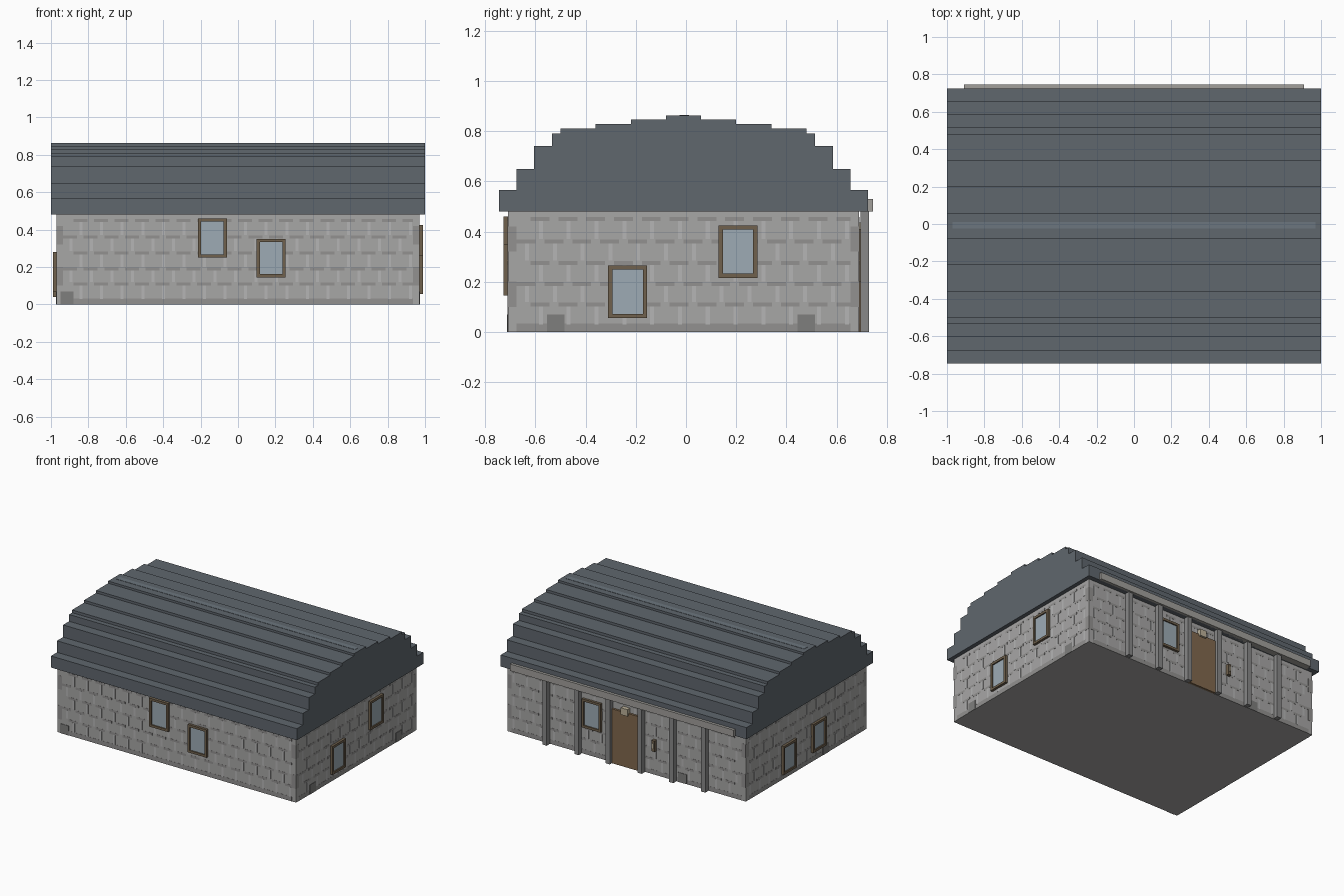
import bpy, bmesh

if "Cube" in bpy.data.objects:
    bpy.data.objects.remove(bpy.data.objects["Cube"])

def mat(name, r, g, b):
    m = bpy.data.materials.new(name)
    m.diffuse_color = (r, g, b, 1)
    m.use_nodes = True
    m.node_tree.nodes["Principled BSDF"].inputs["Base Color"].default_value = m.diffuse_color
    return m

STONE = mat("stone", .39, .385, .38)
DARK = mat("dark_stone", .29, .285, .28)
LIGHT = mat("light_joint", .46, .46, .46)
VENT = mat("vent_grey", .21, .21, .205)
SLATE = mat("slate", .115, .135, .155)
RIDGE = mat("ridge_slate", .15, .18, .21)
WOOD = mat("frame_wood", .16, .12, .075)
DOOR = mat("door_wood", .22, .14, .075)
GLASS = mat("glass", .34, .41, .46)
TRIM = mat("trim", .36, .35, .33)
POST = mat("post_grey", .25, .25, .25)
LAMP = mat("lamp_glow", .50, .44, .32)

X, Y0, Y1, H = .97, -.71, .69, .48   # wall extents

def mesh_obj(name, boxes, m):
    """One object made of axis-aligned boxes (x0,x1,y0,y1,z0,z1)."""
    bm = bmesh.new()
    for x0, x1, y0, y1, z0, z1 in boxes:
        r = bmesh.ops.create_cube(bm, size=1)
        for v in r["verts"]:
            v.co = ((x0 + x1) / 2 + v.co.x * (x1 - x0),
                    (y0 + y1) / 2 + v.co.y * (y1 - y0),
                    (z0 + z1) / 2 + v.co.z * (z1 - z0))
    me = bpy.data.meshes.new(name)
    bm.to_mesh(me)
    bm.free()
    me.materials.append(m)
    ob = bpy.data.objects.new(name, me)
    bpy.context.collection.objects.link(ob)
    return ob

def on_wall(side, u0, u1, z0, z1, out, back=.004):
    """Box lying on a wall, u along it, standing out by 'out'."""
    if side == "front":
        return (u0, u1, Y0 - out, Y0 + back, z0, z1)
    if side == "back":
        return (u0, u1, Y1 - back, Y1 + out, z0, z1)
    if side == "right":
        return (X - back, X + out, u0, u1, z0, z1)
    return (-X - out, -X + back, u0, u1, z0, z1)

# wall body
mesh_obj("walls", [(-X, X, Y0, Y1, 0, H)], STONE)

# stone courses: dark bed joints, light upright joints, corner blocks
beds = [.11, .19, .275, .36, .45]
dark, light, quoins = [], [], []
for side in ("front", "back", "right", "left"):
    a, b = (-X, X) if side in ("front", "back") else (Y0, Y1)
    lo, hi = a + .035, b - .035
    n = round((hi - lo) / .112)
    step = (hi - lo) / n
    dark.append(on_wall(side, lo, hi, 0, .033, .001))
    for r, z in enumerate(beds):
        off = 0 if r % 2 else .5
        for i in range(n):
            u = lo + (i + off) * step
            dark.append(on_wall(side, u, min(u + step * .68, hi), z - .008, z + .008, .001))
        z_low = beds[r - 1] if r else .02
        for i in range(n):
            u = lo + (i + off) * step + step * .3
            light.append(on_wall(side, u, min(u + .016, hi), z_low + .01, z - .008, .0015))
    for z in (.10, .32):
        quoins.append(on_wall(side, a, lo, z, z + .10, .001))
        quoins.append(on_wall(side, hi, b, z, z + .10, .001))
mesh_obj("bed_joints", dark, DARK)
mesh_obj("upright_joints", light, LIGHT)
mesh_obj("corner_blocks", quoins, DARK)

# low dark blocks at the wall foot
mesh_obj("foot_blocks", [
    on_wall("front", -.95, -.88, 0, .07, .003),
    on_wall("right", -.555, -.485, 0, .07, .003),
    on_wall("right", .445, .515, 0, .07, .003),
    on_wall("back", -.49, -.42, 0, .07, .003),
    on_wall("left", -.27, -.20, 0, .07, .003)], VENT)

# windows: side, left edge, sill height
W, T = .155, .017
for k, (side, u, z, h) in enumerate([
        ("front", -.215, .25, .21), ("front", .10, .145, .205),
        ("right", -.31, .055, .21), ("right", .13, .215, .21),
        ("left", .12, .04, .21), ("left", -.225, .07, .21),
        ("back", .20, .20, .21)]):
    mesh_obj(f"window_frame_{k}", [
        on_wall(side, u, u + T, z, z + h, .018),
        on_wall(side, u + W - T, u + W, z, z + h, .018),
        on_wall(side, u + T, u + W - T, z, z + T, .018),
        on_wall(side, u + T, u + W - T, z + h - T, z + h, .018)], WOOD)
    mesh_obj(f"window_pane_{k}", [on_wall(side, u + T, u + W - T, z + T, z + h - T, .009)], GLASS)

# roof: stepped arch profile, mirrored about its centre line and extruded
YC = -.01
steps = [(.735, .48, .565), (.665, .565, .65), (.595, .65, .74), (.525, .74, .79),
         (.49, .79, .81), (.35, .81, .828), (.21, .828, .846), (.07, .846, .862)]
half = [(w, z) for w, z0, z1 in steps for z in (z0, z1)]
profile = half + [(-w, z) for w, z in reversed(half)]
bm = bmesh.new()
face = bm.faces.new([bm.verts.new((-1, YC + w, z)) for w, z in profile])
ext = bmesh.ops.extrude_face_region(bm, geom=[face])
for v in ext["geom"]:
    if isinstance(v, bmesh.types.BMVert):
        v.co.x = 1
bmesh.ops.recalc_face_normals(bm, faces=bm.faces)
me = bpy.data.meshes.new("roof")
bm.to_mesh(me)
bm.free()
me.materials.append(SLATE)
bpy.context.collection.objects.link(bpy.data.objects.new("roof", me))
mesh_obj("ridge_strip", [(-.97, .97, -.025, .012, .855, .864)], RIDGE)

# door side: beam, posts, door, lamp and handle
mesh_obj("porch_beam", [(-.91, .91, .70, .745, .48, .53)], TRIM)
mesh_obj("porch_posts", [(x - .018, x + .018, .695, .73, 0, H)
                         for x in (-.65, -.39, -.133, .127, .38, .64)], POST)
mesh_obj("door", [on_wall("back", -.115, .11, 0, .40, .016)], DOOR)
mesh_obj("door_lamp", [on_wall("back", -.027, .027, .385, .435, .03)], LAMP)
mesh_obj("wall_lantern", [on_wall("back", -.245, -.22, .18, .26, .025)], WOOD)
mesh_obj("lantern_light", [on_wall("back", -.24, -.225, .205, .24, .03)], LAMP)
